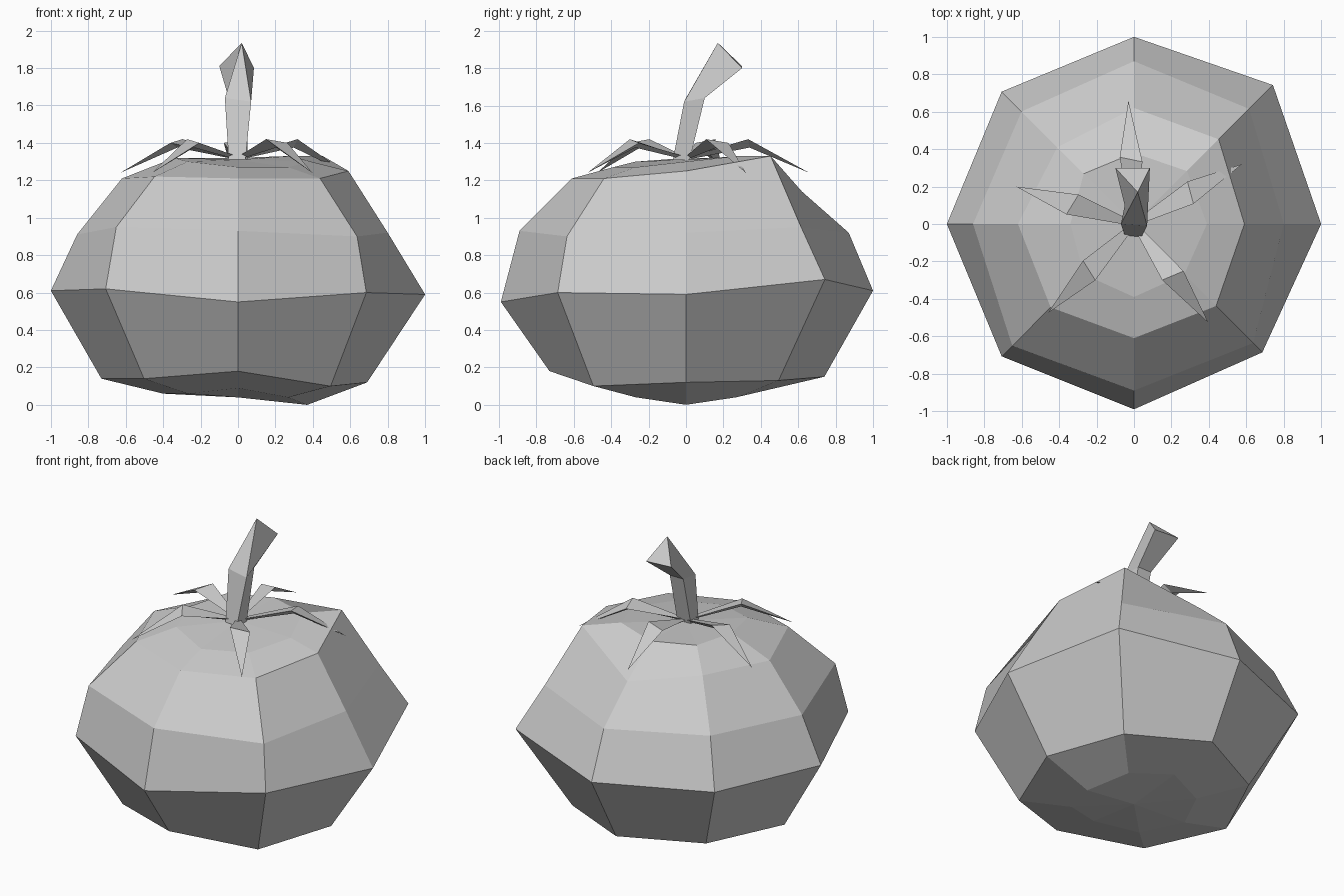
import bpy, bmesh
from math import cos, sin, radians, tau

cube = bpy.data.objects.get("Cube")
if cube:
    bpy.data.objects.remove(cube)

grey = bpy.data.materials.new("plain_grey")
grey.use_nodes = True
colour = (0.6, 0.6, 0.6, 1)
grey.diffuse_color = colour
grey.node_tree.nodes["Principled BSDF"].inputs["Base Color"].default_value = colour


def finish(name, bm):
    """Turn a bmesh into a flat-shaded object."""
    bmesh.ops.recalc_face_normals(bm, faces=bm.faces)
    mesh = bpy.data.meshes.new(name)
    bm.to_mesh(mesh)
    bm.free()
    mesh.materials.append(grey)
    obj = bpy.data.objects.new(name, mesh)
    bpy.context.collection.objects.link(obj)
    return obj


def loft(name, rings, start=None, end=None):
    """Bridge rings of points; close each end with a point or a cap."""
    bm = bmesh.new()
    loops = [[bm.verts.new(p) for p in ring] for ring in rings]
    n = len(loops[0])
    for low, high in zip(loops, loops[1:]):
        for i in range(n):
            j = (i + 1) % n
            bm.faces.new((low[i], low[j], high[j], high[i]))
    for loop, tip in ((loops[0], start), (loops[-1], end)):
        if tip is None:
            bm.faces.new(loop)
        else:
            apex = bm.verts.new(tip)
            for i in range(n):
                bm.faces.new((loop[i], loop[(i + 1) % n], apex))
    bmesh.ops.remove_doubles(bm, verts=bm.verts, dist=0.0005)
    return finish(name, bm)


# Lumpy eight-sided fruit: radii and heights of each ring, counter-clockwise from +x
profile = [
    ((.37, .38, .38, .38, .40, .38, .38, .38), (0, .04, .08, .06, .06, .06, .09, .04)),
    ((.69, .70, .74, .70, .73, .71, .73, .70), (.12, .13, .15, .14, .14, .14, .18, .10)),
    ((1, 1.05, 1, 1, 1, 1, .99, .97), (.59, .67, .61, .62, .61, .62, .55, .60)),
    ((.80, .87, .87, .85, .86, .92, .89, .90), (.92, .95, .92, .93, .91, .95, .93, .90)),
    ((.59, .64, .62, .58, .62, .63, .61, .62), (1.25, 1.33, 1.14, 1.21, 1.21, 1.22, 1.21, 1.21)),
    ((.39, .40, .38, .38, .34, .38, .39, .38), (1.30, 1.33, 1.32, 1.32, 1.32, 1.30, 1.27, 1.27)),
]
rings = [[(r * cos(tau * i / 8), r * sin(tau * i / 8), z)
          for i, (r, z) in enumerate(zip(radii, heights))]
         for radii, heights in profile]
loft("fruit_body", rings, start=(0, 0, .04), end=(0, 0, 1.31))

# Bent stem with a slanted triangular end
loft("stem", [
    [(-.05, -.06, 1.31), (.04, -.07, 1.31), (.05, .02, 1.31), (-.05, .02, 1.31)],
    [(-.07, 0, 1.64), (.07, -.01, 1.62), (.05, .10, 1.64), (-.05, .10, 1.64)],
    [(.02, .17, 1.935), (.02, .17, 1.935), (.085, .30, 1.80), (-.10, .30, 1.81)],
])


def sepal(name, angle):
    """Folded pointed leaf with a wedge-shaped underside."""
    c, s = cos(radians(angle)), sin(radians(angle))

    def place(out, side, z):
        return (out * c - side * s, out * s + side * c, z)

    middle = [place(.33, -.06, 1.42), place(.36, .06, 1.40), place(.34, 0, 1.375)]
    base = [place(.03, -.015, 1.33), place(.03, .015, 1.33), place(.03, 0, 1.315)]
    loft(name, [base, middle], end=place(.66, 0, 1.24))


for number, angle in enumerate((29, 92.6, 162.4, 226, 307), 1):
    sepal(f"sepal_{number}", angle)
